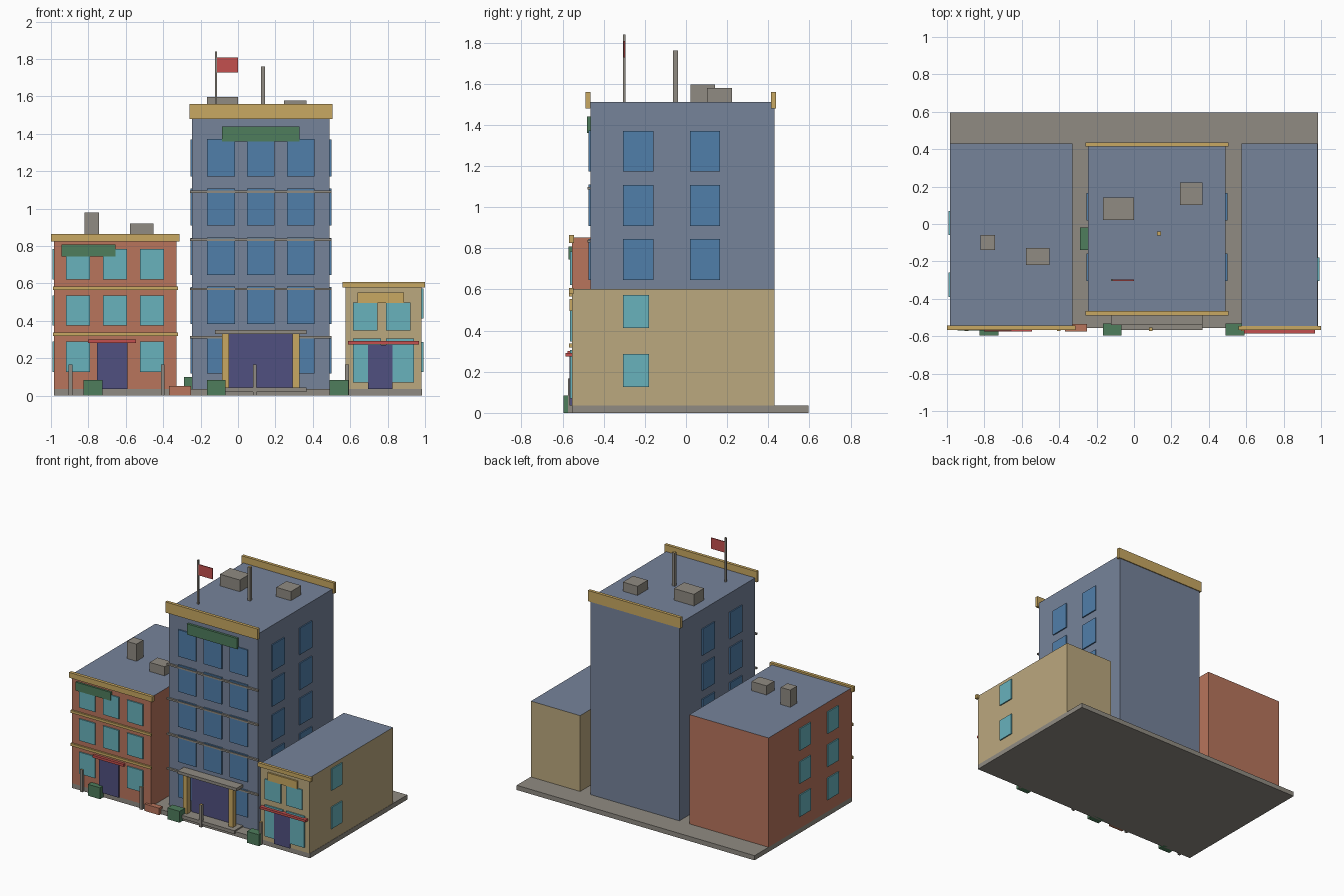
import bpy, bmesh

if "Cube" in bpy.data.objects:
    bpy.data.objects.remove(bpy.data.objects["Cube"])


def lin(c):
    c /= 255
    return c / 12.92 if c <= 0.04045 else ((c + 0.055) / 1.055) ** 2.4


def material(name, r, g, b):
    m = bpy.data.materials.new(name)
    m.diffuse_color = (lin(r), lin(g), lin(b), 1)
    m.use_nodes = True
    m.node_tree.nodes["Principled BSDF"].inputs["Base Color"].default_value = m.diffuse_color
    return m


BRICK = material("brick orange", 184, 117, 92)
SLATE = material("slate blue", 118, 131, 154)
TAN = material("tan wall", 187, 168, 126)
TRIM = material("gold trim", 200, 168, 98)
TEAL = material("teal glass", 104, 178, 188)
BLUE = material("blue glass", 80, 126, 170)
NAVY = material("navy door", 80, 80, 128)
GREEN = material("green", 78, 125, 92)
RED = material("red", 196, 80, 78)
GREY = material("grey stone", 144, 139, 130)


def box(name, x, y, z, mat, top=None):
    """Box from (min, max) ranges; the top face may have its own colour."""
    bm = bmesh.new()
    bmesh.ops.create_cube(bm, size=1)
    for v in bm.verts:
        v.co = [r[0] if c < 0 else r[1] for c, r in zip(v.co, (x, y, z))]
    bm.normal_update()
    me = bpy.data.meshes.new(name)
    me.materials.append(mat)
    if top:
        me.materials.append(top)
        for f in bm.faces:
            f.material_index = int(f.normal.z > 0.5)
    bm.to_mesh(me)
    bm.free()
    ob = bpy.data.objects.new(name, me)
    bpy.context.collection.objects.link(ob)
    return ob


T = 0.009          # plate thickness
FY = -0.555        # front of the two low houses
CY = -0.465        # front of the tower
BACK = 0.43
G = 0.035          # top of the pavement


def front_windows(name, y, cols, rows, w, h, mat):
    for x in cols:
        for z in rows:
            box(name, (x, x + w), (y - T, y), (z, z + h), mat)


def side_windows(name, x, sign, cols, rows, w, h, mat):
    for y in cols:
        for z in rows:
            box(name, sorted((x, x + sign * T)), (y, y + w), (z, z + h), mat)


# pavement
box("pavement", (-0.984, 0.984), (FY, 0.595), (0, G), GREY)

# left brick house
box("left_house", (-0.984, -0.33), (FY, BACK), (G, 0.852), BRICK, SLATE)
box("left_cornice", (-1.0, -0.312), (-0.568, -0.544), (0.825, 0.865), TRIM)
for z in (0.319, 0.566):
    box("left_floor_band", (-0.99, -0.322), (-0.568, FY), (z, z + 0.019), TRIM)
rows = (0.127, 0.375, 0.622)
front_windows("left_window", FY, (-0.92, -0.723, -0.525), rows, 0.13, 0.162, TEAL)
side_windows("left_side_window", -0.984, -1, (-0.39, -0.06), rows, 0.13, 0.162, TEAL)
box("left_door", (-0.755, -0.592), (FY - T - 0.001, FY), (G, 0.285), NAVY)
box("left_awning", (-0.803, -0.545), (-0.575, FY), (0.283, 0.301), RED)
box("left_sign", (-0.945, -0.655), (-0.57, FY), (0.745, 0.808), GREEN)
box("left_chimney", (-0.822, -0.743), (-0.138, -0.058), (0.85, 0.98), GREY)
box("left_roof_unit", (-0.577, -0.453), (-0.22, -0.127), (0.85, 0.92), GREY)

# central tower
box("tower", (-0.246, 0.49), (CY, BACK), (G, 1.51), SLATE)
for name, y in (("tower_front_parapet", (-0.488, CY)), ("tower_back_parapet", (0.414, 0.437))):
    box(name, (-0.26, 0.505), y, (1.48, 1.56), TRIM)
rows = [0.12 + 0.263 * i for i in range(5)]
front_windows("tower_window", CY, (-0.165, 0.048, 0.262), rows, 0.148, 0.2, BLUE)
for x, s in ((-0.246, -1), (0.49, 1)):
    side_windows("tower_side_window", x, s, (-0.305, 0.02), rows, 0.146, 0.198, BLUE)
for z in (0.305, 0.564, 0.828, 1.085):
    box("tower_floor_band", (-0.256, 0.5), (-0.479, CY), (z, z + 0.013), GREY)
box("tower_sign", (-0.085, 0.33), (-0.482, CY), (1.36, 1.44), GREEN)

# tower entrance
box("tower_door", (-0.05, 0.295), (CY - 0.016, CY), (G, 0.33), NAVY)
for x in (-0.085, 0.292):
    box("entrance_column", (x, x + 0.036), (-0.53, -0.494), (G, 0.332), TRIM)
box("entrance_canopy", (-0.122, 0.366), (-0.54, CY), (0.33, 0.352), GREY)
box("entrance_step", (-0.122, 0.366), (-0.566, CY), (0.02, 0.045), GREY)

# tower roof equipment
box("tower_roof_unit", (-0.165, 0), (0.022, 0.142), (1.51, 1.597), GREY)
box("tower_roof_unit", (0.245, 0.366), (0.102, 0.223), (1.51, 1.578), GREY)
box("roof_vent", (0.122, 0.144), (-0.062, -0.04), (1.51, 1.76), GREY, TRIM)
box("flag_pole", (-0.123, -0.112), (-0.306, -0.295), (1.51, 1.84), GREY)
box("flag", (-0.112, 0), (-0.304, -0.297), (1.727, 1.808), RED)

# right tan shop
box("right_shop", (0.575, 0.982), (FY, BACK), (G, 0.602), TAN, SLATE)
box("right_cornice", (0.56, 1.0), (-0.568, -0.546), (0.578, 0.608), TRIM)
cols = (0.615, 0.791)
front_windows("shop_upper_window", FY, cols, (0.348,), 0.132, 0.15, TEAL)
front_windows("shop_lower_window", FY, cols[:1], (0.07,), 0.15, 0.235, TEAL)
front_windows("shop_lower_window", FY, cols[1:], (0.07,), 0.15, 0.235, TEAL)
side_windows("shop_side_window", 0.982, 1, (-0.306,), (0.126, 0.412), 0.127, 0.161, TEAL)
box("shop_door", (0.695, 0.825), (FY - T - 0.002, FY), (G, 0.272), NAVY)
box("shop_awning", (0.587, 0.967), (-0.585, FY), (0.275, 0.292), RED)
box("shop_sign", (0.64, 0.887), (-0.567, FY), (0.495, 0.553), TRIM)

# street furniture
for x in (-0.905, -0.413, 0.08, 0.573):
    box("bollard", (x, x + 0.02), (-0.573, -0.553), (0, 0.168), GREY, TRIM)
for x in (-0.825, -0.167, 0.49):
    box("planter", (x, x + 0.1), (-0.595, -0.533), (0, 0.085), GREEN)
box("street_crate", (-0.37, -0.25), (-0.575, -0.535), (0, 0.052), BRICK)
box("alley_bin", (-0.29, -0.24), (-0.138, -0.02), (G, 0.1), GREEN)
